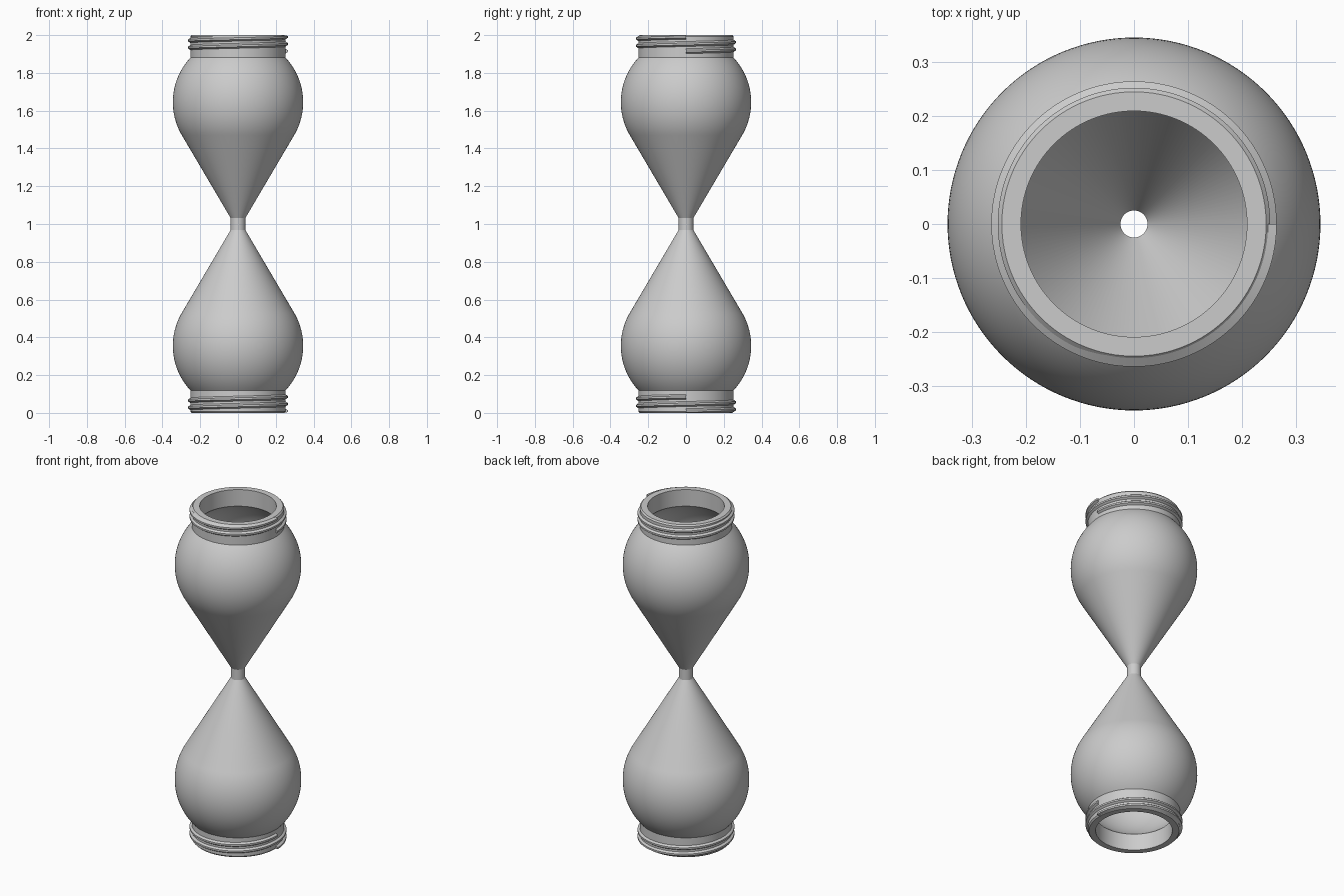
import bpy, bmesh, math
from mathutils import Matrix

if "Cube" in bpy.data.objects:
    bpy.data.objects.remove(bpy.data.objects["Cube"], do_unlink=True)

MID = 1.0            # height of the pinch
BULB_Z = 0.645       # bulb centre above the pinch
SLOPE = math.radians(30.5)
SEGMENTS = 128

grey = bpy.data.materials.new("plain_grey")
grey.use_nodes = True
grey.diffuse_color = (0.6, 0.6, 0.6, 1)
grey.node_tree.nodes["Principled BSDF"].inputs["Base Color"].default_value = (0.6, 0.6, 0.6, 1)


def finish(name, bm):
    bmesh.ops.recalc_face_normals(bm, faces=bm.faces)
    mesh = bpy.data.meshes.new(name)
    bm.to_mesh(mesh)
    bm.free()
    obj = bpy.data.objects.new(name, mesh)
    bpy.context.collection.objects.link(obj)
    mesh.materials.append(grey)
    bpy.ops.object.select_all(action='DESELECT')
    obj.select_set(True)
    bpy.context.view_layer.objects.active = obj
    bpy.ops.object.shade_smooth_by_angle(angle=math.radians(25))
    return obj


def skin(bm, rings, close_rings):
    """Bridge consecutive vertex loops with quads."""
    count = len(rings)
    for i in range(count if close_rings else count - 1):
        a, b = rings[i], rings[(i + 1) % count]
        for j in range(len(a)):
            k = (j + 1) % len(a)
            bm.faces.new((a[j], a[k], b[k], b[j]))


def wall(bulb_r, neck_r, throat_r):
    """Half profile (radius, height above pinch): throat, cone, bulb, neck."""
    start, end = -SLOPE, math.acos(neck_r / bulb_r)
    cone_r = bulb_r * math.cos(start)
    cone_z = BULB_Z + bulb_r * math.sin(start)
    points = [(throat_r, cone_z - (cone_r - throat_r) / math.tan(SLOPE))]
    steps = 28
    for i in range(steps + 1):
        a = start + (end - start) * i / steps
        points.append((bulb_r * math.cos(a), BULB_Z + bulb_r * math.sin(a)))
    return points


# Hollow glass: outer wall, chamfered rim, inner wall, mirrored about the pinch
outer = wall(0.345, 0.252, 0.039) + [(0.252, 0.992), (0.2445, 1.0)]
inner = wall(0.33, 0.209, 0.025) + [(0.209, 1.0)]
mirror = lambda pts: [(r, -z) for r, z in reversed(pts)]
profile = mirror(outer) + outer + inner[::-1] + mirror(inner[::-1])

bm = bmesh.new()
rings = []
for r, z in profile:
    rings.append([bm.verts.new((r * math.cos(t), r * math.sin(t), MID + z))
                  for t in (math.tau * j / SEGMENTS for j in range(SEGMENTS))])
skin(bm, rings, True)
finish("hourglass_glass", bm)


# Helical screw thread around each neck; the lower one is turned over
def thread(name, flipped):
    bm = bmesh.new()
    pitch, turns, base = 0.038, 2, 0.915
    section = [(0.248, -0.016), (0.264, -0.005), (0.264, 0.005), (0.248, 0.016)]
    rings = []
    for i in range(turns * SEGMENTS + 1):
        t = math.tau * i / SEGMENTS
        z = base + pitch * i / SEGMENTS
        rings.append([bm.verts.new((r * math.cos(t), r * math.sin(t), min(z + dz, 0.999)))
                      for r, dz in section])
    skin(bm, rings, False)
    bm.faces.new(rings[0])
    bm.faces.new(rings[-1])
    if flipped:
        bm.transform(Matrix.Rotation(math.pi, 4, 'X'))
    bm.transform(Matrix.Translation((0, 0, MID)))
    finish(name, bm)


thread("upper_neck_thread", False)
thread("lower_neck_thread", True)
